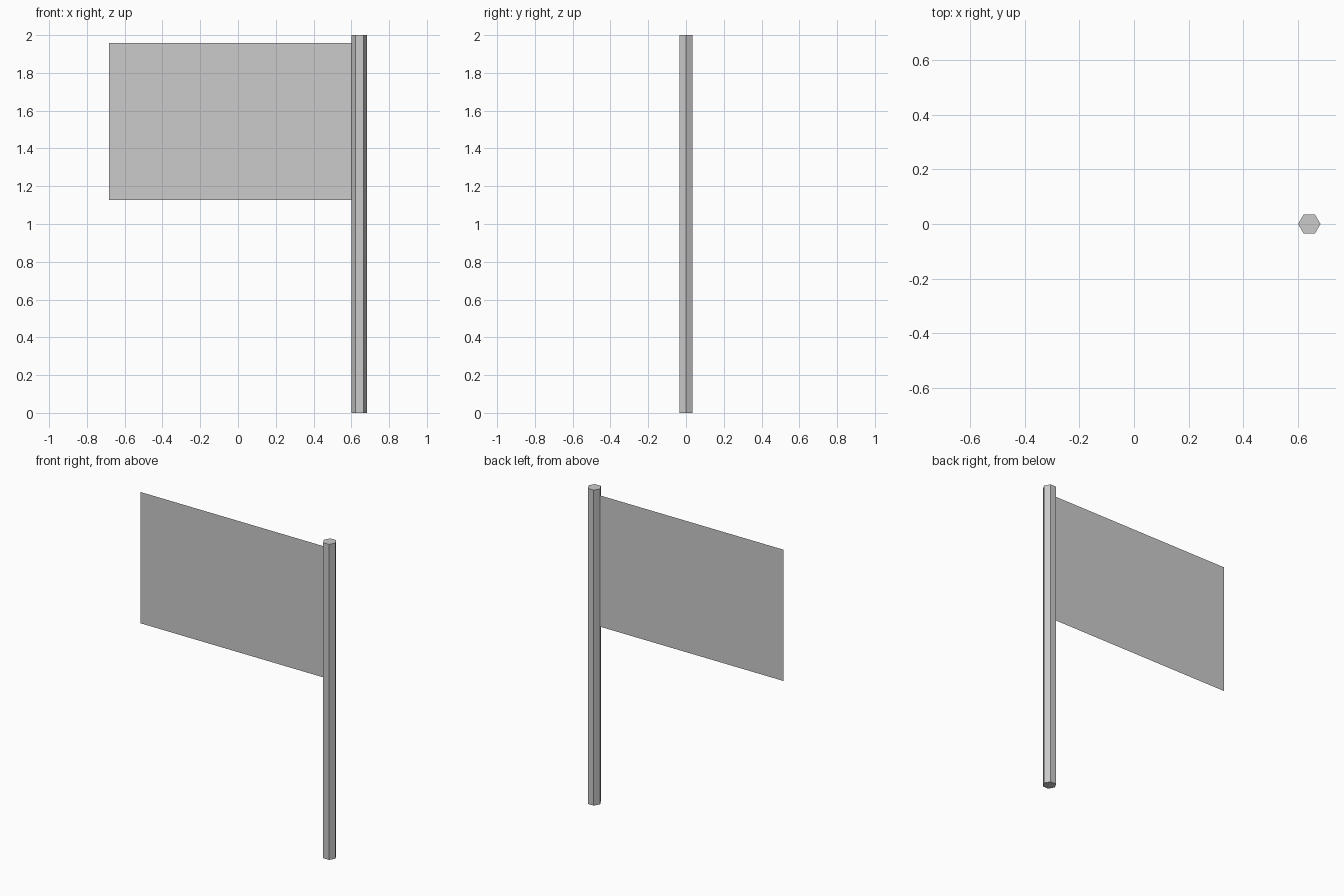
import bpy

if "Cube" in bpy.data.objects:
    bpy.data.objects.remove(bpy.data.objects["Cube"])

POLE_X, POLE_R, HEIGHT = 0.643, 0.041, 2.0

# Hexagonal pole, corners pointing along x
bpy.ops.mesh.primitive_cylinder_add(vertices=6, radius=POLE_R, depth=HEIGHT,
                                    location=(POLE_X, 0, HEIGHT / 2))
pole = bpy.context.object
pole.name = "pole"
pole.rotation_euler.z = 0.5235988  # 30 degrees
bpy.ops.object.transform_apply(location=False, rotation=True, scale=False)

# Flag: one thin sheet attached to the left corner of the pole
left, right, bottom, top = -0.684, POLE_X - POLE_R, 1.126, 1.958
mesh = bpy.data.meshes.new("flag")
mesh.from_pydata([(left, 0, bottom), (right, 0, bottom),
                  (right, 0, top), (left, 0, top)], [], [(0, 1, 2, 3)])
flag = bpy.data.objects.new("flag", mesh)
bpy.context.collection.objects.link(flag)
